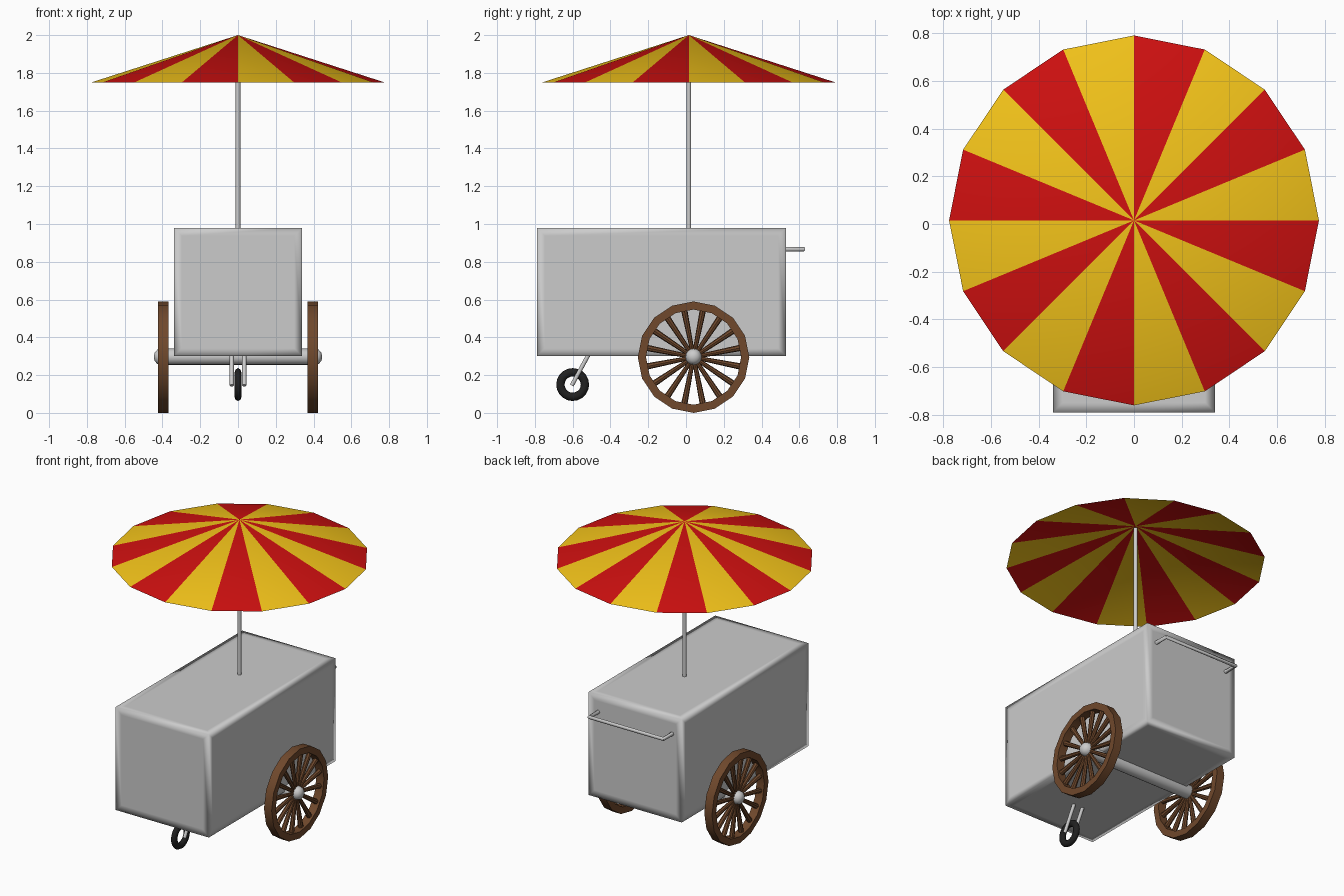
import bpy, bmesh
from math import pi, sin, cos, radians
from mathutils import Vector, Matrix

if "Cube" in bpy.data.objects:
    bpy.data.objects.remove(bpy.data.objects["Cube"])


def material(name, rgb):
    m = bpy.data.materials.new(name)
    m.diffuse_color = (*rgb, 1)
    m.use_nodes = True
    m.node_tree.nodes["Principled BSDF"].inputs["Base Color"].default_value = m.diffuse_color
    return m


wood = material("brown_wood", (0.16, 0.065, 0.025))
rubber = material("black_rubber", (0.015, 0.015, 0.015))
yellow = material("yellow_cloth", (0.9, 0.55, 0.01))
red = material("red_cloth", (0.62, 0.005, 0.005))


def finish(bm, name, mats=(), angle=40, loc=(0, 0, 0)):
    me = bpy.data.meshes.new(name)
    bm.normal_update()
    bm.to_mesh(me)
    bm.free()
    ob = bpy.data.objects.new(name, me)
    ob.location = loc
    bpy.context.collection.objects.link(ob)
    for m in mats:
        me.materials.append(m)
    bpy.ops.object.select_all(action='DESELECT')
    ob.select_set(True)
    bpy.context.view_layer.objects.active = ob
    if angle >= 180:
        bpy.ops.object.shade_smooth()
    elif angle:
        bpy.ops.object.shade_smooth_by_angle(angle=radians(angle))
    return ob


def rod(bm, a, b, r1, r2=None, sides=12):
    a, b = Vector(a), Vector(b)
    d = b - a
    mat = Matrix.Translation((a + b) / 2) @ d.to_track_quat('Z', 'Y').to_matrix().to_4x4()
    bmesh.ops.create_cone(bm, cap_ends=True, segments=sides, radius1=r1,
                          radius2=r1 if r2 is None else r2, depth=d.length, matrix=mat)


def lathe_x(bm, profile, sides, closed):
    """Revolve (x, radius) points around the x axis."""
    rings = [[bm.verts.new((x, r * sin(2 * pi * i / sides), r * cos(2 * pi * i / sides)))
              for i in range(sides)] for x, r in profile]
    pairs = list(zip(rings, rings[1:])) + ([(rings[-1], rings[0])] if closed else [])
    for p, q in pairs:
        for i in range(sides):
            j = (i + 1) % sides
            bm.faces.new((p[i], p[j], q[j], q[i]))
    if not closed:
        bm.faces.new(rings[0])
        bm.faces.new(rings[-1])
    bmesh.ops.recalc_face_normals(bm, faces=bm.faces)


def tube(name, points, r):
    cu = bpy.data.curves.new(name, 'CURVE')
    cu.dimensions = '3D'
    cu.bevel_depth = r
    cu.bevel_resolution = 2
    cu.use_fill_caps = True
    sp = cu.splines.new('POLY')
    sp.points.add(len(points) - 1)
    for p, co in zip(sp.points, points):
        p.co = (*co, 1)
    ob = bpy.data.objects.new(name, cu)
    bpy.context.collection.objects.link(ob)
    bpy.ops.object.select_all(action='DESELECT')
    ob.select_set(True)
    bpy.context.view_layer.objects.active = ob
    bpy.ops.object.convert(target='MESH')
    bpy.ops.object.shade_smooth_by_angle(angle=radians(50))


# Box body: inset faces give the soft shading at the edges
bm = bmesh.new()
bmesh.ops.create_cube(bm, size=1, matrix=Matrix.Diagonal((0.68, 1.32, 0.68, 1)))
bmesh.ops.inset_individual(bm, faces=bm.faces[:], thickness=0.06)
finish(bm, "cart_body", angle=180, loc=(0, -0.13, 0.64))

# Canopy: open cone with alternating stripes
bm = bmesh.new()
N = 16
tip = bm.verts.new((0, 0, 0.25))
rim = [bm.verts.new((0.775 * cos(2 * pi * i / N), 0.775 * sin(2 * pi * i / N), 0)) for i in range(N)]
for i in range(N):
    bm.faces.new((rim[i], rim[(i + 1) % N], tip)).material_index = i % 2
finish(bm, "canopy", (yellow, red), loc=(0, 0.015, 1.75))

# Canopy pole
bm = bmesh.new()
rod(bm, (0, 0.015, 0.94), (0, 0.015, 1.985), 0.0125)
finish(bm, "canopy_pole")

# Axle with domed ends
bm = bmesh.new()
half = [(0.405, 0.043), (0.427, 0.038), (0.440, 0.024), (0.445, 0.008)]
lathe_x(bm, [(-x, r) for x, r in reversed(half)] + half, 16, False)
finish(bm, "axle", loc=(0, 0.04, 0.297))

# Spoked side wheels
for side, s in (("left", -1), ("right", 1)):
    bm = bmesh.new()
    lathe_x(bm, [(-0.028, 0.252), (0.028, 0.252), (0.028, 0.295), (-0.028, 0.295)], 16, True)
    for i in range(16):
        a = 2 * pi * (i + 0.5) / 16
        d = Vector((0, sin(a), cos(a)))
        rod(bm, d * 0.035, d * 0.262, 0.011, 0.017, 8)
    finish(bm, side + "_wheel", (wood,), loc=(s * 0.396, 0.04, 0.295))

# Small front wheel
bm = bmesh.new()
lathe_x(bm, [(0.018 * cos(2 * pi * k / 8), 0.065 + 0.022 * sin(2 * pi * k / 8)) for k in range(8)], 20, True)
finish(bm, "front_tyre", (rubber,), 60, loc=(0, -0.6, 0.15))

# Fork holding the small wheel
for side, s in (("left", -1), ("right", 1)):
    bm = bmesh.new()
    rod(bm, (s * 0.033, -0.605, 0.145), (s * 0.033, -0.515, 0.31), 0.011)
    finish(bm, side + "_fork_arm")

# Push handle
tube("push_handle", [(-0.27, 0.51, 0.867), (-0.27, 0.622, 0.867),
                     (0.27, 0.622, 0.867), (0.27, 0.51, 0.867)], 0.0125)
